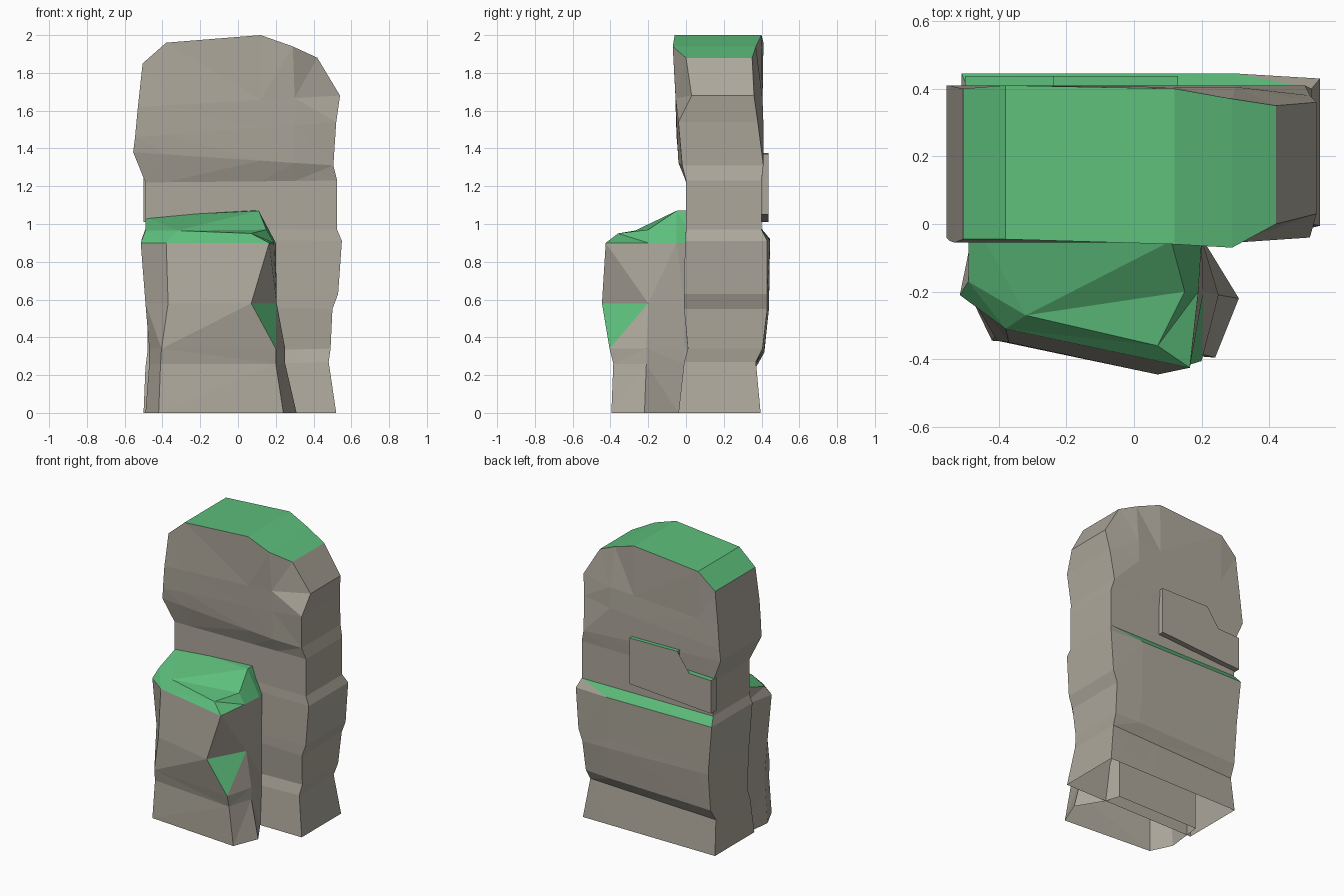
import bpy, bmesh

if "Cube" in bpy.data.objects:
    bpy.data.objects.remove(bpy.data.objects["Cube"])

moss = bpy.data.materials.new("moss")
moss.diffuse_color = (0.11, 0.52, 0.2, 1)
moss.use_nodes = True
moss.node_tree.nodes["Principled BSDF"].inputs["Base Color"].default_value = moss.diffuse_color
rock = bpy.data.materials.new("rock")
rock.diffuse_color = (0.42, 0.39, 0.33, 1)
rock.use_nodes = True
rock.node_tree.nodes["Principled BSDF"].inputs["Base Color"].default_value = rock.diffuse_color


def build(name, rings, caps, moss_limit):
    """Loft closed rings of points, cap the top, paint upward faces with moss."""
    bm = bmesh.new()
    vs = [[bm.verts.new(p) for p in ring] for ring in rings]
    n = len(rings[0])
    for a, b in zip(vs, vs[1:]):
        for i in range(n):
            j = (i + 1) % n
            bm.faces.new((a[i], a[j], b[j], b[i]))
    for cap in caps:
        bm.faces.new([vs[-1][i] for i in cap])
    bmesh.ops.triangulate(bm, faces=[f for f in bm.faces if len(f.verts) > 3])
    bm.normal_update()
    for f in bm.faces:
        f.material_index = int(f.normal.z > moss_limit)
    me = bpy.data.meshes.new(name)
    bm.to_mesh(me)
    bm.free()
    me.materials.append(rock)
    me.materials.append(moss)
    ob = bpy.data.objects.new(name, me)
    bpy.context.collection.objects.link(ob)
    return ob


# Tall slab: left z, right z, left x, right x, front y, back y, front and back corner cut
levels = [
    (0, 0, -.50, .52, -.04, .395, 0, 0),
    (.24, .27, -.49, .48, -.01, .37, 0, 0),
    (.32, .34, -.48, .49, .01, .415, 0, .01),
    (.58, .55, -.48, .50, -.01, .44, 0, .01),
    (.60, .63, -.48, .53, -.01, .44, 0, .01),
    (.92, .91, -.51, .55, -.005, .445, 0, .015),
    (.975, .97, -.49, .525, 0, .40, 0, 0),
    (1.22, 1.23, -.49, .525, 0, .40, 0, 0),
    (1.38, 1.31, -.555, .505, -.04, .41, .02, 0),
    (1.46, 1.54, -.545, .52, -.05, .41, .01, .03),
    (1.62, 1.68, -.53, .54, -.055, .405, .085, .045),
]
cols = [None, -.38, .12, .30, None]
slab = []
for zl, zr, xl, xr, yf, yb, cf, cb in levels:
    xs = [xl] + cols[1:4] + [xr]
    zs = [zl + (zr - zl) * (x - xl) / (xr - xl) for x in xs]
    front = [(x, yf + cf * (i == 4), z) for i, (x, z) in enumerate(zip(xs, zs))]
    back = [(x, yb - cb * (i == 4), z) for i, (x, z) in enumerate(zip(xs, zs))]
    slab.append(front + back[::-1])
crown = [(-.505, -.045, .40, 1.85), (-.38, -.045, .41, 1.96), (.12, -.06, .40, 2.0),
         (.29, -.07, .37, 1.94), (.42, 0, .35, 1.88)]
slab.append([(x, f, z) for x, f, b, z in crown] + [(x, b, z) for x, f, b, z in crown[::-1]])
build("tall_slab", slab, [(i, i + 1, 8 - i, 9 - i) for i in range(4)], .53)

# Low rock in front: height of each ring, then its outline
low = [
    (0, [(-.49, -.2), (-.42, -.345), (.24, -.395), (.31, -.22), (.20, -.04)]),
    (.26, [(-.47, -.2), (-.41, -.33), (.20, -.385), (.25, -.21), (.19, -.01)]),
    (.34, [(-.47, -.2), (-.405, -.345), (.20, -.405), (.25, -.21), (.18, -.01)]),
    (.58, [(-.49, -.2), (-.37, -.35), (.07, -.445), (.205, -.2), (.19, -.01)]),
    (.90, [(-.515, -.21), (-.38, -.31), (.165, -.425), (.19, -.2), (.20, -.05)]),
]
block = [[(x, y, z) for x, y in pts] + [(.17, .06, z), (-.46, .06, z)] for z, pts in low]
block.append([(-.49, -.17, .965), (-.32, -.27, .965), (.07, -.36, .95), (.15, -.2, .97),
              (.11, -.05, 1.07), (.11, .04, 1.075), (-.49, .04, 1.04)])
build("low_rock", block, [(0, 1, 6), (1, 2, 3), (1, 3, 4), (1, 4, 5, 6)], .3)

# Stepped raised patch on the back
edge = [(-.5, 1.01), (.13, 1.05), (.13, 1.37), (-.24, 1.375), (-.22, 1.25), (-.5, 1.24)]
patch = [[(x, .38, z) for x, z in edge[::-1]], [(x, .438, z) for x, z in edge[::-1]]]
build("back_patch", patch, [range(6)], .5)
